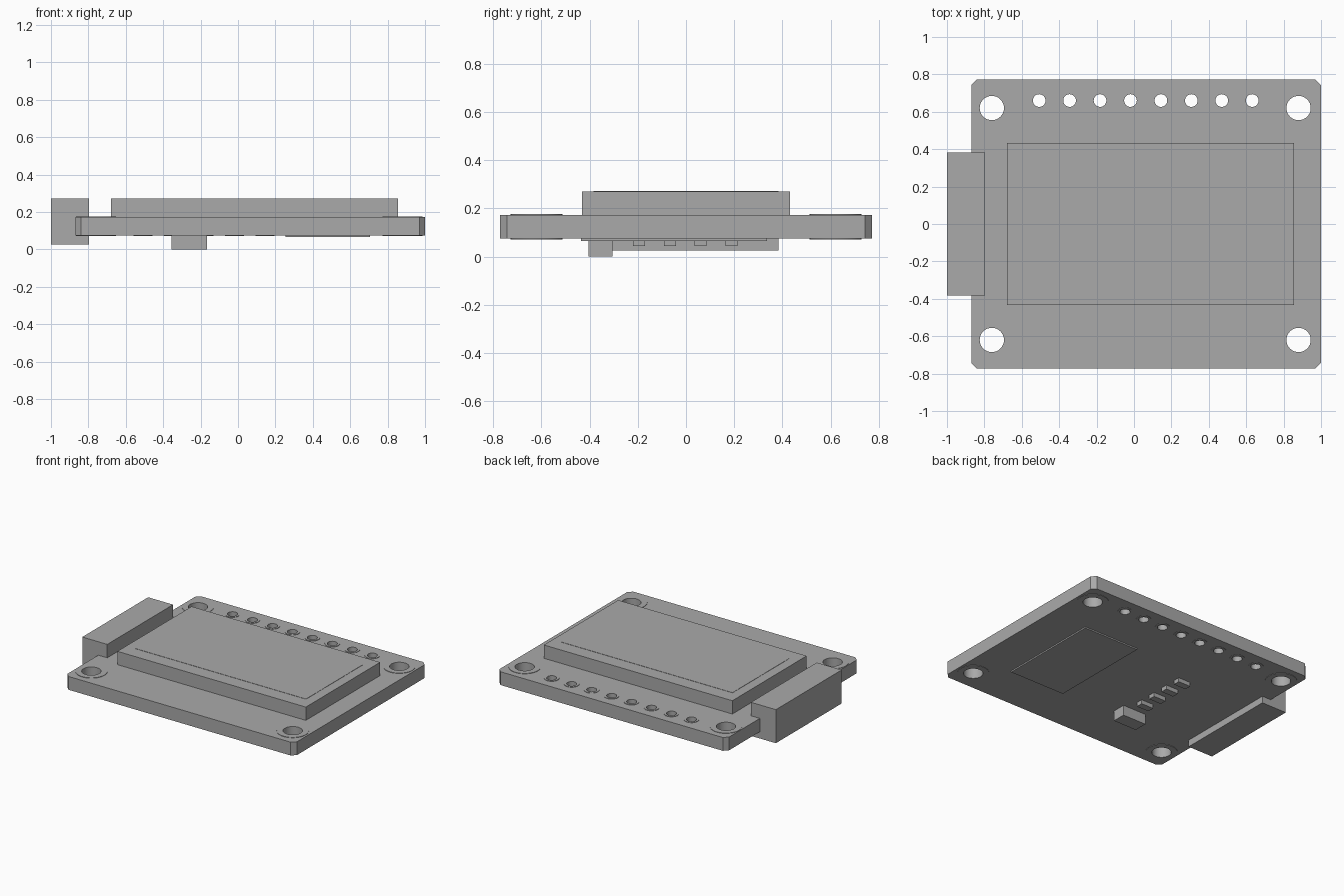
import bpy
import math

cube = bpy.data.objects.get("Cube")
if cube:
    bpy.data.objects.remove(cube, do_unlink=True)

grey = bpy.data.materials.new("plain grey")
grey.use_nodes = True
GREY = (0.4, 0.4, 0.4, 1)
grey.diffuse_color = GREY
grey.node_tree.nodes["Principled BSDF"].inputs["Base Color"].default_value = GREY


def circle(x, y, r, n=32):
    return [(x + r * math.cos(2 * math.pi * i / n),
             y + r * math.sin(2 * math.pi * i / n)) for i in range(n)]


def rectangle(x0, x1, y0, y1, c=0):
    """Rectangle outline, with corners cut by c."""
    if not c:
        return [(x0, y0), (x1, y0), (x1, y1), (x0, y1)]
    return [(x0 + c, y0), (x1 - c, y0), (x1, y0 + c), (x1, y1 - c),
            (x1 - c, y1), (x0 + c, y1), (x0, y1 - c), (x0, y0 + c)]


def plate(name, loops, z0, z1):
    """Extrude closed outlines from z0 to z1; inner loops become holes."""
    curve = bpy.data.curves.new(name, "CURVE")
    curve.dimensions = "2D"
    curve.fill_mode = "BOTH"
    curve.extrude = (z1 - z0) / 2
    for loop in loops:
        spline = curve.splines.new("POLY")
        spline.points.add(len(loop) - 1)
        for point, (x, y) in zip(spline.points, loop):
            point.co = (x, y, 0, 1)
        spline.use_cyclic_u = True
    temp = bpy.data.objects.new(name + " profile", curve)
    bpy.context.collection.objects.link(temp)
    graph = bpy.context.evaluated_depsgraph_get()
    mesh = bpy.data.meshes.new_from_object(temp.evaluated_get(graph))
    bpy.data.objects.remove(temp, do_unlink=True)
    mesh.name = name
    mesh.materials.clear()
    mesh.materials.append(grey)
    obj = bpy.data.objects.new(name, mesh)
    obj.location.z = (z0 + z1) / 2
    bpy.context.collection.objects.link(obj)
    bpy.ops.object.select_all(action="DESELECT")
    obj.select_set(True)
    bpy.context.view_layer.objects.active = obj
    bpy.ops.object.shade_smooth_by_angle(angle=math.radians(30))
    return obj


BOTTOM, TOP = 0.075, 0.173
THIN = 0.003
mounts = [(x, y) for x in (-0.76, 0.88) for y in (-0.62, 0.62)]
pins = [(-0.507 + 0.1627 * i, 0.66) for i in range(8)]

# Circuit board with mounting and pin holes
holes = [circle(x, y, 0.065) for x, y in mounts]
holes += [circle(x, y, 0.034, 24) for x, y in pins]
plate("circuit_board", [rectangle(-0.87, 1, -0.772, 0.772, 0.03)] + holes, BOTTOM, TOP)

# Thin pads around the holes, on both sides
for side, z in (("top", TOP), ("bottom", BOTTOM - THIN)):
    for i, (x, y) in enumerate(mounts):
        plate(f"mount_pad_{side}_{i + 1}",
              [circle(x, y, 0.107), circle(x, y, 0.065)], z, z + THIN)
    for i, (x, y) in enumerate(pins):
        plate(f"pin_pad_{side}_{i + 1}",
              [circle(x, y, 0.051, 24), circle(x, y, 0.034, 24)], z, z + THIN)

# Screen and its slightly raised active area
plate("screen", [rectangle(-0.68, 0.855, -0.432, 0.432)], TOP, 0.271)
plate("screen_active_area", [rectangle(-0.61, 0.785, -0.33, 0.33)], 0.271, 0.273)

# Edge connector
plate("edge_connector", [rectangle(-1, -0.797, -0.383, 0.383)], 0.025, 0.272)

# Parts under the board
plate("flat_chip", [rectangle(0.255, 0.705, -0.435, 0.335)], 0.065, BOTTOM)
plate("large_component", [rectangle(-0.355, -0.165, -0.405, -0.305)], 0, BOTTOM)
for i in range(4):
    y = -0.195 + 0.128 * i
    plate(f"small_component_{i + 1}",
          [rectangle(-0.31, -0.21, y - 0.025, y + 0.025)], 0.045, BOTTOM)
